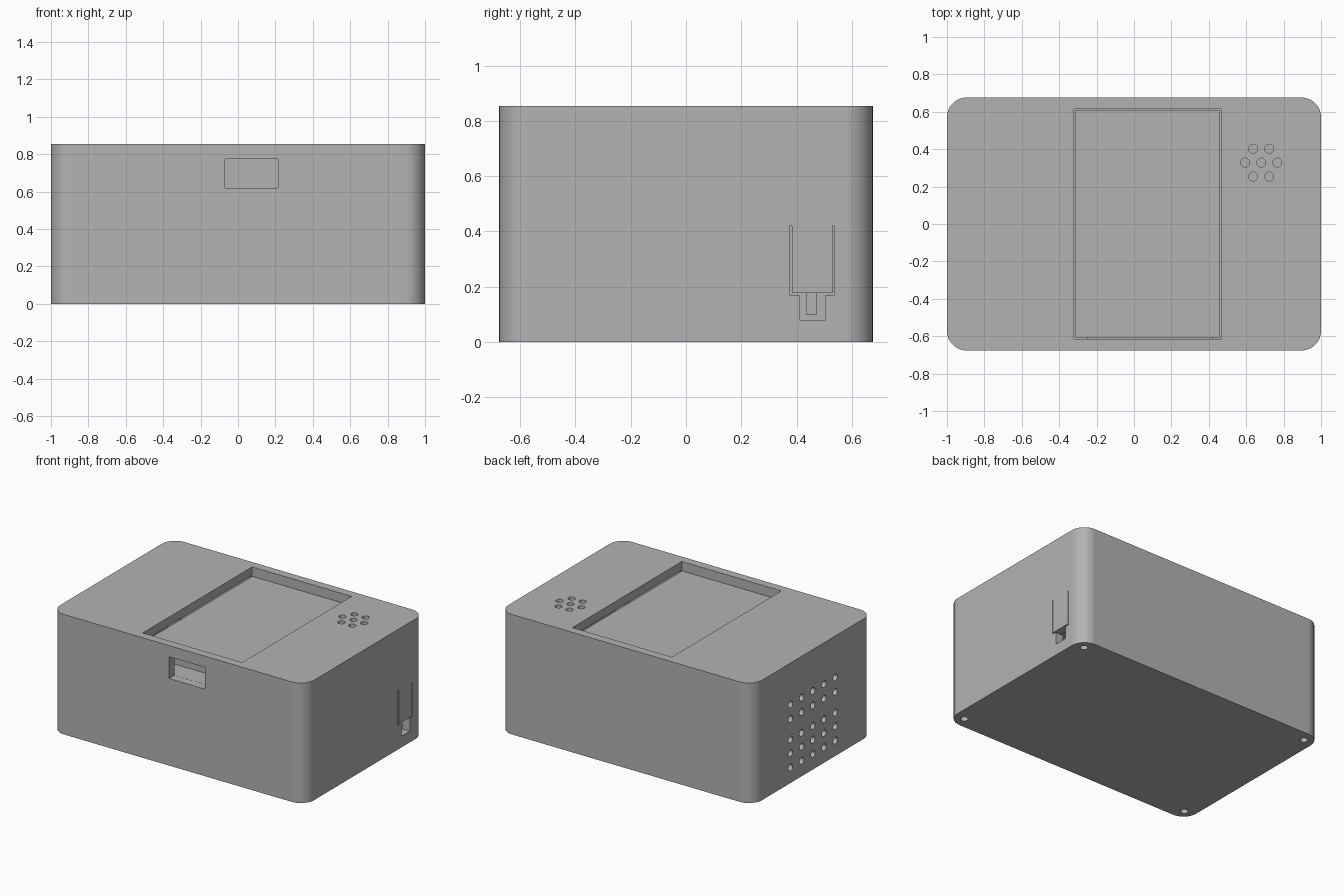
import bpy, bmesh, math
from mathutils import Vector

if "Cube" in bpy.data.objects:
    bpy.data.objects.remove(bpy.data.objects["Cube"], do_unlink=True)

HX, HY, TOP, WALL, RADIUS = 1.0, 0.676, 0.855, 0.06, 0.105

grey = bpy.data.materials.new("plain grey plastic")
grey.use_nodes = True
colour = (0.45, 0.45, 0.45, 1)
grey.diffuse_color = colour
grey.node_tree.nodes["Principled BSDF"].inputs["Base Color"].default_value = colour


def add_prism(bm, points, axis, low, high):
    """Extrude a 2D outline from low to high along the x, y or z axis."""
    def place(p, d):
        a, b = p
        return {"x": (d, a, b), "y": (a, d, b), "z": (a, b, d)}[axis]
    face = bm.faces.new([bm.verts.new(place(p, low)) for p in points])
    shift = Vector(place((0, 0), high - low))
    new = bmesh.ops.extrude_face_region(bm, geom=[face], use_keep_orig=True)["geom"]
    bmesh.ops.translate(bm, verts=[v for v in new if isinstance(v, bmesh.types.BMVert)],
                        vec=shift)


def rect(a0, a1, b0, b1):
    return [(a0, b0), (a1, b0), (a1, b1), (a0, b1)]


def circle(a, b, r, n=32):
    return [(a + r * math.cos(math.tau * i / n), b + r * math.sin(math.tau * i / n))
            for i in range(n)]


def rounded(hx, hy, r, steps=20):
    points = []
    for k, (sx, sy) in enumerate([(1, 1), (-1, 1), (-1, -1), (1, -1)]):
        for i in range(steps + 1):
            t = math.pi / 2 * (k + i / steps)
            points.append((sx * (hx - r) + r * math.cos(t), sy * (hy - r) + r * math.sin(t)))
    return points


def make(name, prisms):
    bm = bmesh.new()
    for prism in prisms:
        add_prism(bm, *prism)
    bmesh.ops.recalc_face_normals(bm, faces=bm.faces)
    mesh = bpy.data.meshes.new(name)
    bm.to_mesh(mesh)
    bm.free()
    mesh.materials.append(grey)
    obj = bpy.data.objects.new(name, mesh)
    bpy.context.collection.objects.link(obj)
    return obj


def activate(obj):
    bpy.ops.object.select_all(action="DESELECT")
    obj.select_set(True)
    bpy.context.view_layer.objects.active = obj


def cut(obj, prisms):
    cutter = make("cutter", prisms)
    cutter.hide_render = True
    mod = obj.modifiers.new("cut", "BOOLEAN")
    mod.operation, mod.solver, mod.object = "DIFFERENCE", "EXACT", cutter
    activate(obj)
    bpy.ops.object.modifier_apply(modifier=mod.name)
    bpy.data.objects.remove(cutter, do_unlink=True)


# Hollow case with rounded vertical corners
case = make("case", [(rounded(HX, HY, RADIUS), "z", 0, TOP)])
cut(case, [(rounded(HX - WALL, HY - WALL, RADIUS - WALL), "z", WALL, TOP - WALL)])

# Screen opening and front port
LEFT, RIGHT, DEEP = -0.32, 0.464, 0.616
openings = [(rect(LEFT, RIGHT, -DEEP, DEEP), "z", TOP - 0.1, TOP + 0.1),
            (rect(-0.07, 0.215, 0.62, 0.775), "y", -HY - 0.1, -HY + WALL + 0.005)]
cut(case, openings[:1])
cut(case, openings[1:])

# Speaker holes: one centre and a ring of six
holes = [(circle(0.68, 0.328, 0.024), "z", TOP - 0.1, TOP + 0.1)]
for i in range(6):
    t = math.tau * i / 6
    holes.append((circle(0.68 + 0.086 * math.cos(t), 0.328 + 0.086 * math.sin(t), 0.024),
                  "z", TOP - 0.1, TOP + 0.1))

# Vent grid on the right side of the model
for z in (0.11, 0.212, 0.31, 0.457, 0.56):
    for i in range(-2, 3):
        holes.append((circle(i * 0.126, z, 0.024), "x", -HX - 0.1, -HX + 0.1))

# Screw holes underneath
corners = [(sx * 0.922, sy * 0.598) for sx in (-1, 1) for sy in (-1, 1)]
for x, y in corners:
    holes.append((circle(x, y, 0.025), "z", -0.1, WALL + 0.001))

# Flexible flap slit with a finger notch below it
flap = [(0.375, 0.42), (0.375, 0.17), (0.41, 0.17), (0.41, 0.08), (0.505, 0.08),
        (0.505, 0.17), (0.538, 0.17), (0.538, 0.42), (0.53, 0.42), (0.53, 0.178),
        (0.383, 0.178), (0.383, 0.42)]
holes.append((flap, "x", HX - 0.1, HX + 0.1))
cut(case, holes)

activate(case)
bpy.ops.object.shade_smooth_by_angle(angle=math.radians(30))
normals = case.modifiers.new("flat walls", "WEIGHTED_NORMAL")
normals.keep_sharp = True

# Screen panel sunk in the opening with a thin gap around it
GAP = 0.008
make("screen_panel", [(rect(LEFT + GAP, RIGHT - GAP, -DEEP + GAP, DEEP - GAP),
                       "z", TOP - 0.08, TOP - 0.062)])

# Ledge and backing behind the front port
make("port_ledge", [(rect(-0.25, 0.42, 0.58, 0.62), "y", -0.615, -0.45)])
make("port_backing", [(rect(-0.25, 0.42, 0.62, 0.775), "y", -0.475, -0.45)])

# Inner posts that take the screws
make("screw_posts", [(circle(x, y, 0.045), "z", WALL, 0.7) for x, y in corners])

# Tongue of the flap, seen through the notch
make("flap_tongue", [(rect(0.435, 0.475, 0.1, 0.3), "x", HX - 0.1, HX - WALL)])
